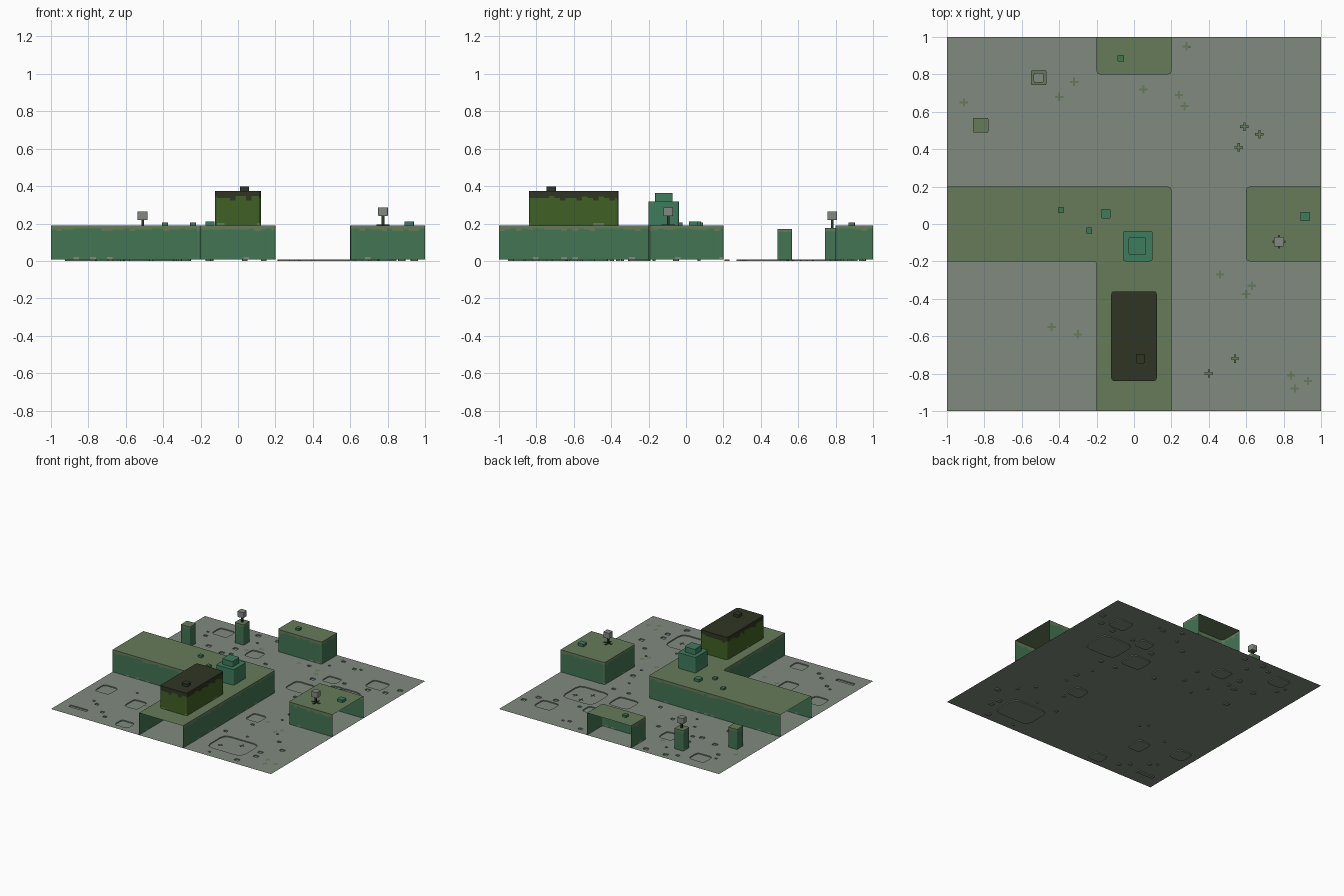
import bpy, bmesh, math, random
from mathutils import Vector

if "Cube" in bpy.data.objects:
    bpy.data.objects.remove(bpy.data.objects["Cube"])

random.seed(4)
G = 0.008          # ground level
P = 0.19           # platform level


def mat(name, r, g, b):
    m = bpy.data.materials.new(name)
    lin = [((c / 255 + 0.055) / 1.055) ** 2.4 for c in (r, g, b)]
    m.diffuse_color = (*lin, 1)
    m.use_nodes = True
    m.node_tree.nodes["Principled BSDF"].inputs["Base Color"].default_value = m.diffuse_color
    return m


STONE = mat("grey_stone", 128, 138, 126)
MOSS = mat("moss_green", 102, 123, 90)
WALL = mat("wall_green", 68, 117, 84)
BOX = mat("teal_green", 62, 124, 93)
HEDGE = mat("hedge_green", 64, 96, 36)
DARK = mat("dark_olive", 47, 53, 36)
SIGN = mat("sign_grey", 130, 136, 130)


def finish(name, bm, mats):
    me = bpy.data.meshes.new(name)
    bm.to_mesh(me)
    bm.free()
    for m in mats:
        me.materials.append(m)
    ob = bpy.data.objects.new(name, me)
    bpy.context.collection.objects.link(ob)
    return ob


def rect(cx, cy, w, d):
    return [(cx - w / 2, cy - d / 2), (cx + w / 2, cy - d / 2),
            (cx + w / 2, cy + d / 2), (cx - w / 2, cy + d / 2)]


def on_border(p):
    return max(abs(p[0]), abs(p[1])) > 0.999


def rounded(pts, r, seg=3):
    """Round polygon corners, leaving those on the tile border sharp."""
    out = []
    for i, p in enumerate(pts):
        p = Vector(p)
        if on_border(p) or r == 0:
            out.append(p)
            continue
        a = p + (Vector(pts[i - 1]) - p).normalized() * r
        b = p + (Vector(pts[(i + 1) % len(pts)]) - p).normalized() * r
        for k in range(seg + 1):
            t = k / seg
            out.append(a * (1 - t) ** 2 + p * 2 * t * (1 - t) + b * t * t)
    return out


def block(name, pts, z0, z1, mats, r=0.02, trim=0.0, step=0.03, foot=0.0, lip=0.0):
    """Walls with a ragged top trim and a cap; walls on the tile border stay open.
    mats: wall, trim and cap, foot patches."""
    bm = bmesh.new()
    loop = rounded(pts, r)
    zt = z1 - lip
    for i, a in enumerate(loop):
        b = loop[(i + 1) % len(loop)]
        if on_border(a) and on_border(b):
            continue
        n = max(1, round((b - a).length / step)) if trim else 1
        for k in range(n):
            p, q = a.lerp(b, k / n), a.lerp(b, (k + 1) / n)
            rows = [(z0, 0)]
            if random.random() < foot:
                rows = [(z0, 2), (z0 + 0.012, 0)]
            if trim:
                rows.append((zt - trim * random.choice((0.7, 0.8, 1, 1, 1.4)), 1))
            rows.append((zt, None))
            for (lo, mi), (hi, _) in zip(rows, rows[1:]):
                f = bm.faces.new([bm.verts.new((v.x, v.y, z)) for v, z in
                                  ((p, lo), (q, lo), (q, hi), (p, hi))])
                f.material_index = mi
    cap = bm.faces.new([bm.verts.new((v.x, v.y, zt)) for v in loop])
    cap.material_index = 1
    if lip:
        bmesh.ops.inset_region(bm, faces=[cap], thickness=lip, depth=0,
                               use_boundary=True)
        for v in cap.verts:
            v.co.z = z1
    return finish(name, bm, mats)


# ground sheet with shallow rounded pits
pits = [(0.48, -0.75, 0.32, 0.24), (0.61, 0.43, 0.28, 0.24), (0.30, 0.38, 0.18, 0.16),
        (0.75, 0.74, 0.15, 0.13), (0.34, -0.25, 0.12, 0.12), (-0.31, 0.66, 0.12, 0.12),
        (-0.72, 0.84, 0.14, 0.12), (-0.86, -0.48, 0.13, 0.13), (-0.53, -0.57, 0.12, 0.14),
        (0.42, 0.62, 0.12, 0.10), (-0.40, -0.90, 0.12, 0.10), (-0.84, -0.87, 0.16, 0.03)]
solid = [(-0.4, 0, 1.24, 0.44), (0, -0.4, 0.44, 1.24), (0, 0.9, 0.44, 0.24),
         (0.8, 0, 0.44, 0.44), (-0.51, 0.78, 0.1, 0.1), (-0.82, 0.53, 0.1, 0.1)]
for _ in range(140):
    s = random.choice((0.02, 0.03, 0.04))
    x, y = random.uniform(-0.95, 0.95), random.uniform(-0.95, 0.95)
    if len(pits) < 60 and all(abs(x - c[0]) > (c[2] + s) / 2 + 0.02 or
                              abs(y - c[1]) > (c[3] + s) / 2 + 0.02 for c in pits + solid):
        pits.append((x, y, s, s * 0.8))

bm = bmesh.new()


def ring(pts, z):
    vs = [bm.verts.new((p[0], p[1], z)) for p in pts]
    return vs, [bm.edges.new((vs[i - 1], vs[i])) for i in range(len(vs))]


edges = ring(rect(0, 0, 2, 2), G)[1]
holes = []
for c in pits:
    loop = rounded(rect(*c), min(c[2], c[3]) * 0.22, 2)
    top, e = ring(loop, G)
    edges += e
    holes.append((loop, top))
bmesh.ops.triangle_fill(bm, edges=edges, use_beauty=True, use_dissolve=False)
for loop, top in holes:
    low = [bm.verts.new((p[0], p[1], 0)) for p in loop]
    bm.faces.new(low)
    for i in range(len(low)):
        bm.faces.new((top[i - 1], low[i - 1], low[i], top[i]))
bm.normal_update()
for f in bm.faces:
    if f.normal.z < -0.5:
        f.normal_flip()
finish("ground", bm, [STONE])

# platforms, open where they meet the tile border
plat = dict(trim=0.022, foot=0.12)
stone_mats = [WALL, MOSS, STONE]
block("corner_platform", [(-1, -0.2), (-0.2, -0.2), (-0.2, -1), (0.2, -1), (0.2, 0.2),
                          (-1, 0.2)], G, P, stone_mats, **plat)
block("back_platform", rect(0, 0.9, 0.4, 0.2), G, P, stone_mats, **plat)
block("right_platform", rect(0.8, 0, 0.4, 0.4), G, P, stone_mats, **plat)

# hedge with dark top and knob
block("hedge", rect(0, -0.6, 0.245, 0.48), P, 0.375, [HEDGE, DARK, MOSS],
      trim=0.032, foot=0.15, lip=0.006)
block("hedge_knob", rect(0.035, -0.72, 0.05, 0.05), 0.37, 0.397, [DARK, DARK], r=0.008, lip=0.004)

# stepped crate
block("crate_base", rect(0.02, -0.118, 0.16, 0.163), P, 0.318, [BOX, BOX], r=0.015, lip=0.008)
block("crate_top", rect(0.018, -0.118, 0.093, 0.093), 0.315, 0.363, [BOX, BOX], r=0.008, lip=0.005)

# small pebbles on the platforms
for i, (x, y, s) in enumerate([(-0.39, 0.075, 0.032), (-0.15, 0.055, 0.05), (-0.24, -0.035, 0.032),
                               (-0.07, 0.885, 0.035), (0.915, 0.04, 0.05)]):
    m = BOX if s > 0.04 else WALL
    block(f"pebble_{i}", rect(x, y, s, s), P, P + 0.008 + s * 0.25, [m, m], r=0.006, lip=0.004)

# pillars
for i, (x, y, h) in enumerate([(-0.51, 0.782, 0.175), (-0.82, 0.528, 0.172)]):
    block(f"pillar_{i}", rect(x, y, 0.082, 0.08), G, h, stone_mats,
          r=0.008, trim=0.012, step=0.02, foot=0.1, lip=0.006)

# lamps: thin pole, block head and a cross-shaped foot
for i, (x, y, z0, z1) in enumerate([(-0.51, 0.782, 0.174, 0.265), (0.775, -0.095, P, 0.287)]):
    block(f"lamp_pole_{i}", rect(x, y, 0.014, 0.014), z0, z1 - 0.04, [DARK, DARK], r=0)
    block(f"lamp_head_{i}", rect(x, y, 0.052, 0.052), z1 - 0.045, z1, [SIGN, SIGN], r=0.008, lip=0.004)
    under = block(f"lamp_head_underside_{i}", rect(x, y, 0.05, 0.05), z1 - 0.046, z1 - 0.045,
                  [SIGN, SIGN], r=0.008)
for w, d in ((0.07, 0.012), (0.012, 0.07)):
    block("lamp_foot", rect(0.775, -0.095, w, d), P, P + 0.004, [DARK, DARK], r=0)

# grass crosses painted on the ground
tufts = [(-.91, .65), (-.32, .76), (-.4, .68), (.05, .72), (.24, .69), (.27, .63), (.28, .95),
         (.59, .52), (.67, .48), (.56, .41), (.46, -.27), (.63, -.33), (.6, -.375), (-.44, -.55),
         (-.3, -.59), (.4, -.8), (.54, -.72), (.84, -.81), (.93, -.84), (.86, -.88)]
bm = bmesh.new()
for x, y in tufts:
    for w, d in ((0.044, 0.011), (0.011, 0.044)):
        bm.faces.new([bm.verts.new((px, py, G + 0.003 + w * 0.01)) for px, py in rect(x, y, w, d)])
finish("grass_crosses", bm, [MOSS])
